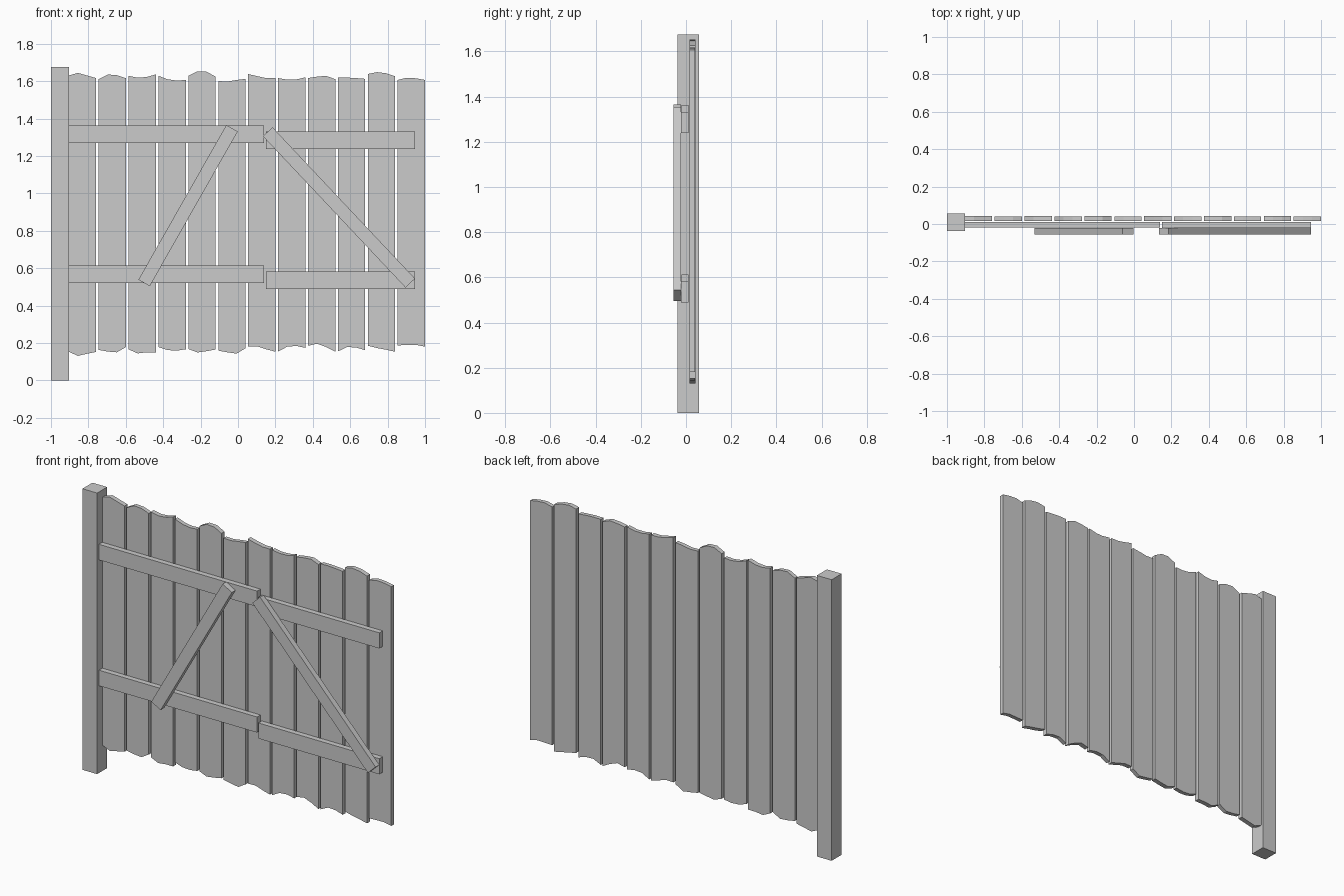
import bpy, math
from mathutils import Matrix, Vector


def slab(name, outline, y0, y1):
    """Extrude an x/z outline (counter-clockwise from the front) from y0 to y1."""
    n = len(outline)
    verts = [(x, y0, z) for x, z in outline] + [(x, y1, z) for x, z in outline]
    faces = [tuple(range(n)), tuple(range(2 * n - 1, n - 1, -1))]
    faces += [(i, i + n, (i + 1) % n + n, (i + 1) % n) for i in range(n)]
    mesh = bpy.data.meshes.new(name)
    mesh.from_pydata(verts, [], faces)
    obj = bpy.data.objects.new(name, mesh)
    bpy.context.collection.objects.link(obj)
    return obj


def box(name, x0, x1, z0, z1, y0, y1):
    return slab(name, [(x0, z0), (x1, z0), (x1, z1), (x0, z1)], y0, y1)


def brace(name, a, b, width):
    """Diagonal board between two x/z points."""
    a, b = Vector(a), Vector(b)
    d = (b - a).normalized() * width / 2
    s = Vector((d.y, -d.x))
    return slab(name, [tuple(p) for p in (a + s, b + s, b - s, a - s)], -0.056, -0.022)


# Post
box("post", -1.0, -0.903, 0, 1.675, -0.037, 0.057)

# Weathered planks: heights in cm at four stations, top edge then bottom edge
planks = [
    ((163.0, 164.4, 163.0, 161.6), (15.3, 13.1, 14.2, 15.2)),
    ((161.0, 163.5, 163.2, 161.5), (16.3, 15.4, 15.0, 17.8)),
    ((162.8, 161.8, 162.2, 163.6), (16.6, 14.4, 15.0, 15.0)),
    ((162.8, 161.0, 160.3, 160.6), (17.8, 16.2, 15.9, 16.6)),
    ((162.8, 165.2, 165.0, 162.4), (16.8, 14.9, 15.6, 16.5)),
    ((160.0, 159.8, 160.6, 161.2), (15.9, 15.0, 14.3, 17.2)),
    ((163.8, 162.6, 161.6, 161.6), (18.0, 18.2, 16.6, 15.3)),
    ((161.6, 160.8, 160.9, 162.0), (15.4, 18.0, 18.4, 17.4)),
    ((161.6, 162.4, 162.8, 161.0), (18.5, 19.6, 17.8, 15.3)),
    ((161.8, 161.9, 161.6, 161.2), (15.5, 17.8, 17.6, 16.1)),
    ((163.8, 164.8, 164.2, 162.6), (18.5, 17.3, 16.4, 15.3)),
    ((160.6, 161.8, 161.5, 160.6), (18.7, 18.9, 19.0, 18.0)),
]
pitch, width = 0.1599, 0.146
for i, (top, bottom) in enumerate(planks):
    x = -0.905 + i * pitch
    lower = [(x + width * k / 3, z / 100) for k, z in enumerate(bottom)]
    upper = [(x + width * k / 3, z / 100) for k, z in enumerate(top)]
    slab(f"plank_{i + 1}", lower + upper[::-1], 0.015, 0.043 - 0.003 * (i % 2))

# Horizontal rails, each in two lengths
for level, z in (("lower", 0.0), ("upper", 0.75)):
    box(f"{level}_rail_left", -0.905, 0.14, 0.52 + z, 0.613 + z, -0.02, 0.012)
    box(f"{level}_rail_right", 0.15, 0.947, 0.488 + z, 0.581 + z, -0.022, 0.01)

# Diagonal braces
brace("brace_left", (-0.502, 0.521), (-0.032, 1.348), 0.07)
brace("brace_right", (0.159, 1.329), (0.921, 0.52), 0.07)
